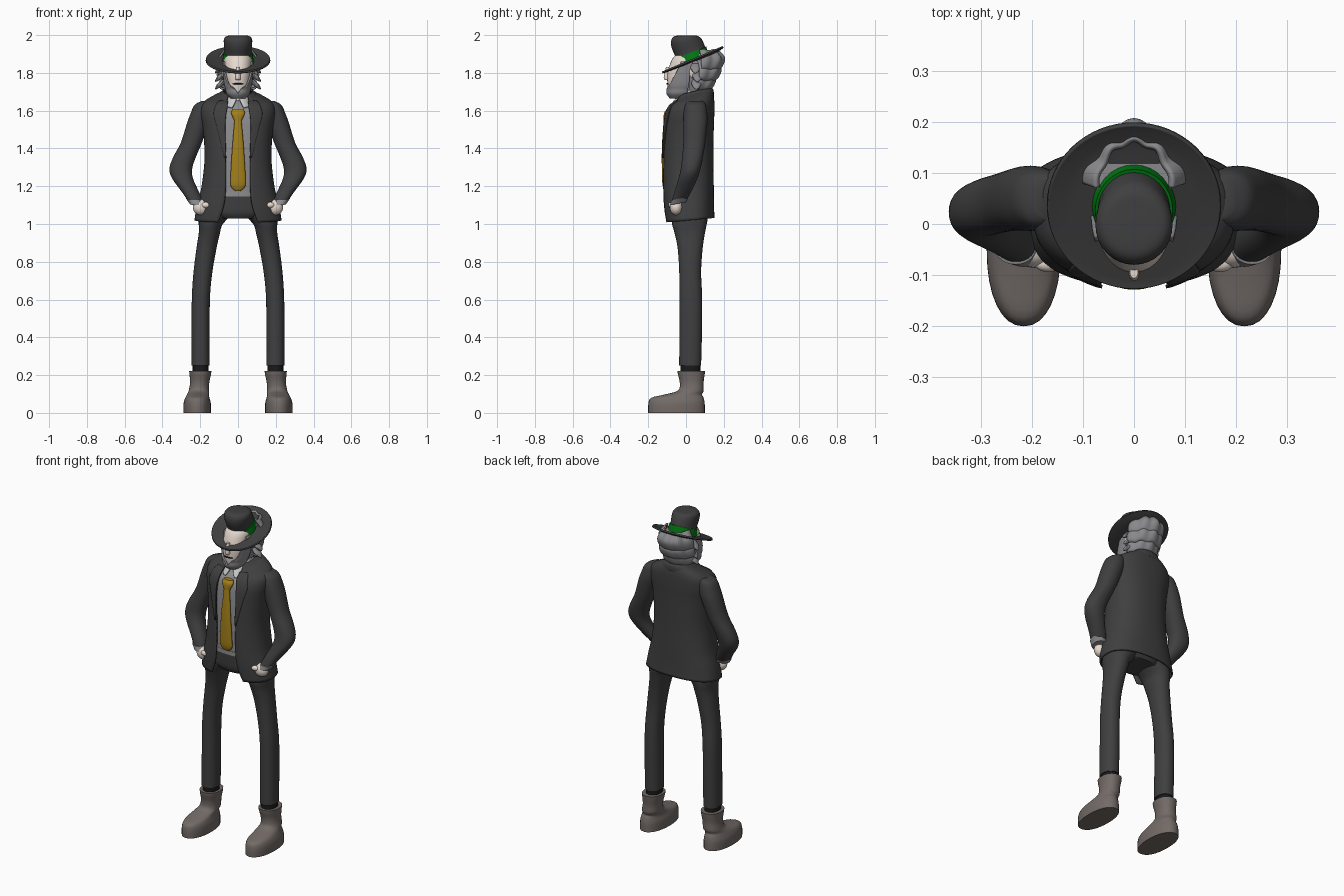
import bpy, bmesh, math
from math import sin, cos, pi, radians, degrees


def mat(name, r, g, b):
    m = bpy.data.materials.new(name)
    m.diffuse_color = (r, g, b, 1)
    return m


DARK = mat("dark_cloth", .05, .05, .05)
BROWN = mat("boot_leather", .17, .145, .135)
SKIN = mat("skin", .8, .7, .62)
HAIR = mat("grey_hair", .25, .25, .265)
GREY = mat("shirt_grey", .27, .27, .28)
WHITE = mat("collar_white", .75, .75, .75)
GOLD = mat("tie_gold", .38, .22, .01)
GREEN = mat("band_green", 0, .2, .006)
BLACK = mat("mouth_black", .01, .01, .01)


def resample(rows, k=4):
    # smooth interpolation between the given sections
    out = []
    for i in range(len(rows) - 1):
        p0, p1, p2, p3 = (rows[max(0, i - 1)], rows[i], rows[i + 1], rows[min(len(rows) - 1, i + 2)])
        for j in range(k):
            t = j / k
            out.append([b + .5 * t * (c - a + t * (2 * a - 5 * b + 4 * c - d + t * (3 * (b - c) + d - a)))
                        for a, b, c, d in zip(p0, p1, p2, p3)])
    return out + [list(rows[-1])]


def curve_pt(t, rx, ry, n):
    # superellipse point, t = 0 faces the front
    s, c = sin(t), cos(t)
    return (math.copysign(abs(s) ** (2 / n) * rx, s), -math.copysign(abs(c) ** (2 / n) * ry, c))


def finish(name, bm, material, mirror=False, thick=0):
    bmesh.ops.recalc_face_normals(bm, faces=bm.faces)
    me = bpy.data.meshes.new(name)
    bm.to_mesh(me)
    bm.free()
    ob = bpy.data.objects.new(name, me)
    bpy.context.collection.objects.link(ob)
    me.materials.append(material)
    bpy.ops.object.select_all(action='DESELECT')
    ob.select_set(True)
    bpy.context.view_layer.objects.active = ob
    bpy.ops.object.shade_smooth_by_angle(angle=radians(45))
    if mirror:
        ob.modifiers.new("mirror", 'MIRROR')
    if thick:
        s = ob.modifiers.new("thickness", 'SOLIDIFY')
        s.thickness, s.offset = thick, 0
    return ob


def loft(name, rings, material, n=2.2, mirror=False, seg=32, k=4):
    # closed body through rings (x, y, z, rx, ry, slope)
    bm = bmesh.new()
    rows = []
    for x, y, z, rx, ry, sl in resample([tuple(r) + (0,) * (6 - len(r)) for r in rings], k):
        pts = [curve_pt(2 * pi * i / seg, rx, ry, n) for i in range(seg)]
        rows.append([bm.verts.new((x + a, y + b, z + sl * b)) for a, b in pts])
    for u, v in zip(rows, rows[1:]):
        for i in range(seg):
            j = (i + 1) % seg
            bm.faces.new((u[i], u[j], v[j], v[i]))
    bm.faces.new(rows[0])
    bm.faces.new(rows[-1])
    return finish(name, bm, material, mirror)


def shell(name, rings, material, n=2.4, thick=.01, seg=24, wave=0, k=4):
    # mirrored open sheet through rings (z, rx, y_front, y_back, angle0, angle1, slope)
    bm = bmesh.new()
    rows = []
    for z, rx, yf, yb, t0, t1, sl in resample(rings, k):
        row = []
        for i in range(seg + 1):
            t = radians(t0 + (t1 - t0) * i / seg)
            w = 1 + wave * cos(10 * t)
            x, y = curve_pt(t, rx * w, (yb - yf) / 2 * w, n)
            row.append(bm.verts.new((max(0, x), (yf + yb) / 2 + y, z + sl * y + .25 * (w - 1) * .3)))
        rows.append(row)
    for u, v in zip(rows, rows[1:]):
        for i in range(seg):
            bm.faces.new((u[i], u[i + 1], v[i + 1], v[i]))
    return finish(name, bm, material, True, thick)


def blob(name, loc, size, material, mirror=False):
    bm = bmesh.new()
    bmesh.ops.create_uvsphere(bm, u_segments=20, v_segments=12, radius=1)
    for v in bm.verts:
        v.co = [l + c * s for l, c, s in zip(loc, v.co, size)]
    return finish(name, bm, material, mirror)


def ang(x, rx, n=2.4):
    return degrees(math.asin((x / rx) ** (n / 2)))


# boots, socks, trousers
loft("boots", [(.216, -.05, 0, .072, .15), (.216, -.05, .05, .072, .149), (.215, -.045, .08, .064, .138),
               (.212, -.015, .097, .058, .1), (.207, .025, .118, .054, .068), (.203, .03, .16, .051, .063),
               (.2, .028, .205, .057, .071), (.2, .028, .223, .059, .073)], BROWN, mirror=True)
loft("socks", [(.198, .024, .2, .042, .052), (.198, .024, .26, .042, .052)], BLACK, mirror=True, k=1)
loft("trouser_legs", [(.198, .022, .25, .048, .058), (.198, .025, .45, .048, .06), (.196, .025, .62, .048, .06),
                      (.185, .022, .75, .05, .058), (.167, .022, .87, .053, .066), (.152, .02, .95, .056, .08),
                      (.144, .018, 1.0, .064, .092), (.115, .02, 1.06, .095, .1)], DARK, mirror=True)
loft("trouser_hips", [(0, .015, 1.03, .12, .09), (0, .015, 1.06, .18, .105), (0, .015, 1.12, .17, .11),
                      (0, .015, 1.17, .16, .112)], DARK)
loft("belt", [(0, .015, 1.145, .163, .116), (0, .015, 1.17, .16, .116)], GREY, k=1)

# shirt and tie
loft("shirt", [(0, .015, 1.16, .155, .113), (0, .015, 1.35, .155, .12), (0, .02, 1.5, .16, .118),
               (0, .025, 1.58, .16, .112), (0, .03, 1.64, .12, .09, .2), (0, .03, 1.67, .06, .06, .3)], GREY, n=2.4)
loft("tie", [(0, -.108, 1.175, .014, .006), (0, -.112, 1.2, .038, .011), (0, -.115, 1.25, .04, .012),
             (0, -.116, 1.4, .031, .012), (0, -.107, 1.555, .018, .011)], GOLD)
loft("tie_knot", [(0, -.106, 1.545, .018, .012), (0, -.1, 1.585, .036, .017), (0, -.09, 1.605, .03, .015)], GOLD)
shell("shirt_collar", [(1.635, .07, -.085, .085, 22, 180, .25), (1.67, .058, -.06, .085, 8, 180, .25),
                       (1.69, .052, -.04, .08, 4, 180, .25)], WHITE)

# jacket: sections (z, rx, y_front, y_back, half opening, slope)
JACKET = [(1.02, .226, -.108, .146, .105, .09), (1.1, .212, -.116, .143, .075, .04), (1.2, .188, -.12, .142, .064, 0),
          (1.35, .172, -.12, .14, .065, 0), (1.5, .18, -.115, .142, .07, 0), (1.58, .193, -.105, .145, .066, .02),
          (1.635, .185, -.085, .145, .058, .1), (1.668, .135, -.055, .14, .055, .2), (1.69, .085, -.03, .13, .05, .25)]
shell("jacket", [(z, rx, yf, yb, ang(g, rx), 180, s) for z, rx, yf, yb, g, s in JACKET], DARK, seg=32)
WIDTH = [.07, .105, .125, .115, .095]
shell("lapels", [(z, rx + .004, yf - .008, yb, ang(g - .004, rx), ang(w, rx), s)
                 for (z, rx, yf, yb, g, s), w in zip(JACKET[3:8], WIDTH)], DARK, thick=.006, seg=8)
shell("jacket_collar", [(1.655, .125, -.07, .142, 30, 180, .2), (1.685, .095, -.05, .14, 32, 180, .25),
                        (1.7, .075, -.03, .12, 36, 180, .25)], DARK)

# sleeves, cuffs, hands in the pockets
loft("sleeves", [(.165, .05, 1.65, .03, .04), (.18, .05, 1.63, .05, .055), (.195, .05, 1.58, .058, .063),
                 (.213, .05, 1.53, .058, .063), (.247, .044, 1.43, .056, .058), (.285, .034, 1.35, .06, .055),
                 (.303, .024, 1.29, .06, .052), (.293, .01, 1.24, .055, .05), (.255, -.015, 1.175, .046, .045),
                 (.226, -.035, 1.125, .04, .042, .2)], DARK, mirror=True)
loft("cuffs", [(.232, -.034, 1.135, .043, .045, .2), (.216, -.042, 1.108, .04, .042, .2)], GREY, mirror=True, k=1)
blob("hands", (.195, -.052, 1.088), (.044, .034, .042), SKIN, True)
blob("thumbs", (.168, -.078, 1.1), (.026, .016, .016), SKIN, True)

# neck and head
loft("neck", [(0, .03, 1.62, .048, .05), (0, .03, 1.75, .048, .05)], SKIN, k=1)
loft("head", [(0, -.04, 1.672, .03, .035), (0, -.035, 1.69, .05, .055), (0, -.015, 1.74, .064, .083),
              (0, .0, 1.8, .071, .098), (0, .02, 1.87, .074, .095), (0, .03, 1.9, .06, .08)], SKIN)
loft("nose", [(0, -.098, 1.762, .012, .012), (0, -.1, 1.775, .014, .018), (0, -.094, 1.83, .008, .012)], SKIN)
blob("mouth", (0, -.094, 1.742), (.03, .012, .004), BLACK)
blob("ears", (.075, .035, 1.805), (.012, .02, .032), SKIN, True)

# beard along the jaw and goatee
shell("beard", [(1.668, .034, -.082, 0, 0, 120, 0), (1.69, .056, -.098, .035, 0, 118, 0),
                (1.715, .062, -.1, .055, 14, 112, 0), (1.74, .069, -.104, .073, 42, 108, 0),
                (1.8, .076, -.103, .103, 62, 100, 0), (1.86, .079, -.08, .118, 66, 98, 0)], HAIR, n=2.2)

# hair: three overlapping flared tiers round the back, side tufts
for i, (z, rx, yb) in enumerate([(1.715, .096, .15), (1.765, .108, .178), (1.82, .108, .196)]):
    shell("hair_tier_%d" % (i + 1),
          [(z + .1, .072, -.05, yb - .035, 98, 180, 0), (z + .06, rx - .008, -.075, yb, 98, 180, 0),
           (z + .025, rx, -.08, yb - .006, 100, 180, 0), (z, rx - .008, -.07, yb - .025, 104, 180, 0),
           (z + .008, rx - .04, -.03, yb - .06, 108, 180, 0)], HAIR, n=2.1, wave=.035, seg=36)
loft("hair_core", [(0, .06, 1.7, .06, .06), (0, .07, 1.76, .078, .085), (0, .075, 1.84, .08, .1),
                   (0, .07, 1.9, .07, .09)], HAIR)
for i, (y, z) in enumerate([(.055, 1.735), (.06, 1.775), (.05, 1.82)]):
    loft("side_tuft_%d" % (i + 1), [(.118, y, z - .022, .002, .004, 0), (.108, y, z - .012, .012, .017, 0),
                                    (.09, y, z + .008, .018, .026, 0), (.07, y, z + .03, .012, .02, 0)],
         HAIR, mirror=True, seg=12)

# hat: tilted brim, pinched crown, band
shell("hat_brim", [(1.862, .065, -.04, .11, 0, 180, .4), (1.862, .12, -.088, .156, 0, 180, .39),
                   (1.866, .15, -.112, .182, 0, 180, .41), (1.87, .17, -.126, .196, 0, 180, .42)],
      DARK, n=2, thick=.01, seg=32)
loft("hat_crown", [(0, .032, 1.86, .078, .08, .4), (0, .023, 1.91, .071, .077, .4), (0, .004, 1.955, .075, .08, .28),
                   (0, -.004, 1.98, .074, .075, .14), (0, -.004, 1.995, .06, .06, .04), (0, -.004, 1.998, .03, .03, 0)],
     DARK, n=2)
loft("hat_band", [(0, .034, 1.868, .082, .082, .4), (0, .026, 1.908, .076, .081, .4)], GREEN, n=2, k=1)
